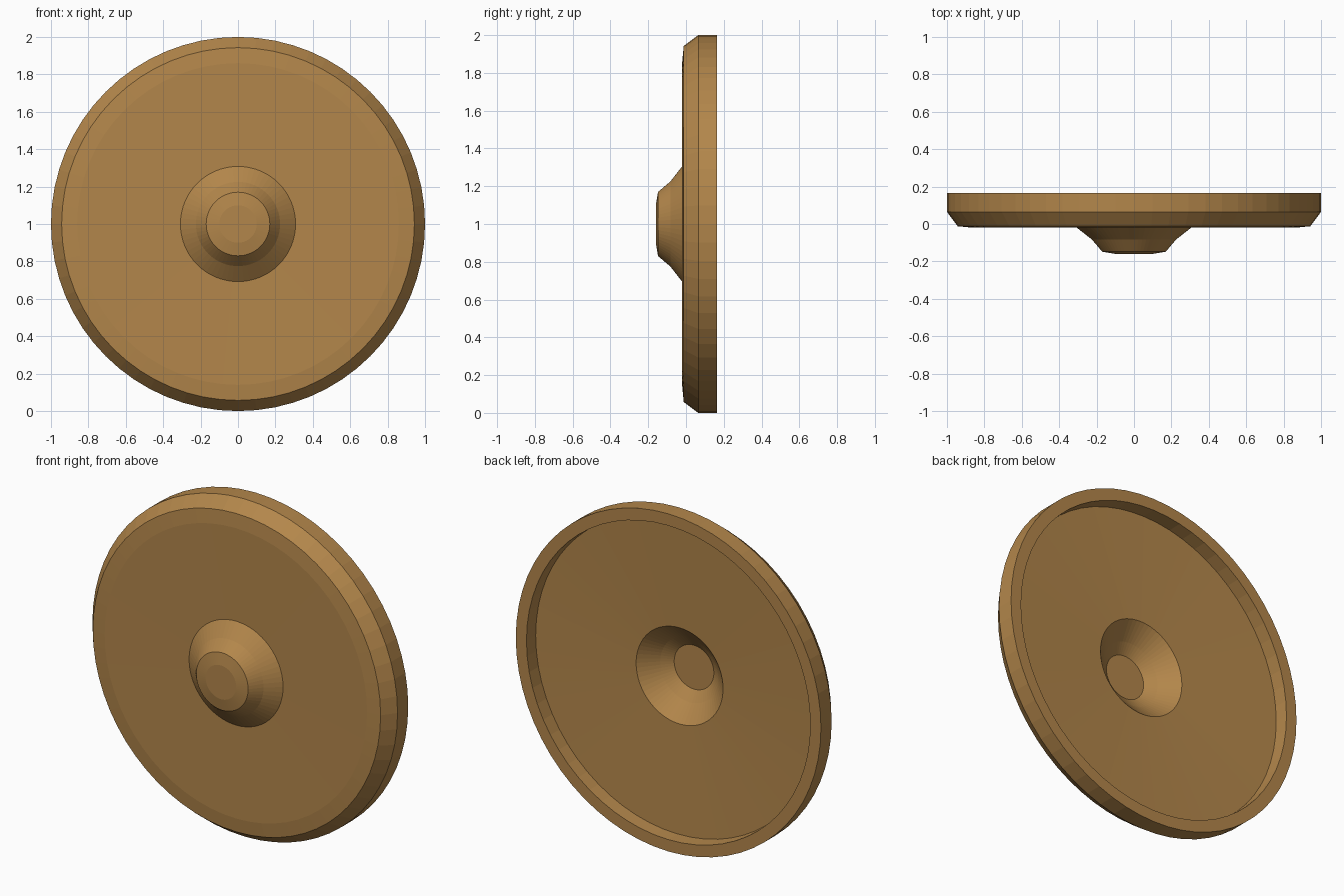
import bpy, bmesh
from math import tau
from mathutils import Vector, Matrix

if "Cube" in bpy.data.objects:
    bpy.data.objects.remove(bpy.data.objects["Cube"])

SEGMENTS = 64
CENTRE = Vector((0, 0, 1))

# Cross-section as (radius, y): front boss, face, rim, then the hollow back
PROFILE = [
    (0, -0.16), (0.10, -0.16), (0.17, -0.148), (0.225, -0.083), (0.308, -0.018),
    (0.86, -0.02), (0.943, -0.012), (1.0, 0.065), (1.0, 0.165),
    (0.93, 0.165), (0.927, 0.083), (0.285, 0.06),
    (0.19, -0.03), (0.13, -0.075), (0, -0.075),
]


def lathe(name, profile):
    """Spin a profile about the y axis."""
    bm = bmesh.new()
    verts = [bm.verts.new((r, y, 0)) for r, y in profile]
    edges = [bm.edges.new(pair) for pair in zip(verts, verts[1:])]
    bmesh.ops.spin(bm, geom=verts + edges, cent=(0, 0, 0), axis=(0, 1, 0),
                   angle=tau, steps=SEGMENTS, use_duplicate=False)
    bmesh.ops.remove_doubles(bm, verts=bm.verts, dist=1e-4)
    bmesh.ops.recalc_face_normals(bm, faces=bm.faces)
    bmesh.ops.transform(bm, matrix=Matrix.Translation(CENTRE), verts=bm.verts)
    mesh = bpy.data.meshes.new(name)
    bm.to_mesh(mesh)
    bm.free()
    obj = bpy.data.objects.new(name, mesh)
    bpy.context.collection.objects.link(obj)
    return obj


# Bronze disc with a raised boss
disc = lathe("bossed_disc", PROFILE)
bronze = bpy.data.materials.new("bronze")
bronze.diffuse_color = (0.45, 0.24, 0.07, 1)
bronze.use_nodes = True
bronze.node_tree.nodes["Principled BSDF"].inputs["Base Color"].default_value = bronze.diffuse_color
disc.data.materials.append(bronze)
